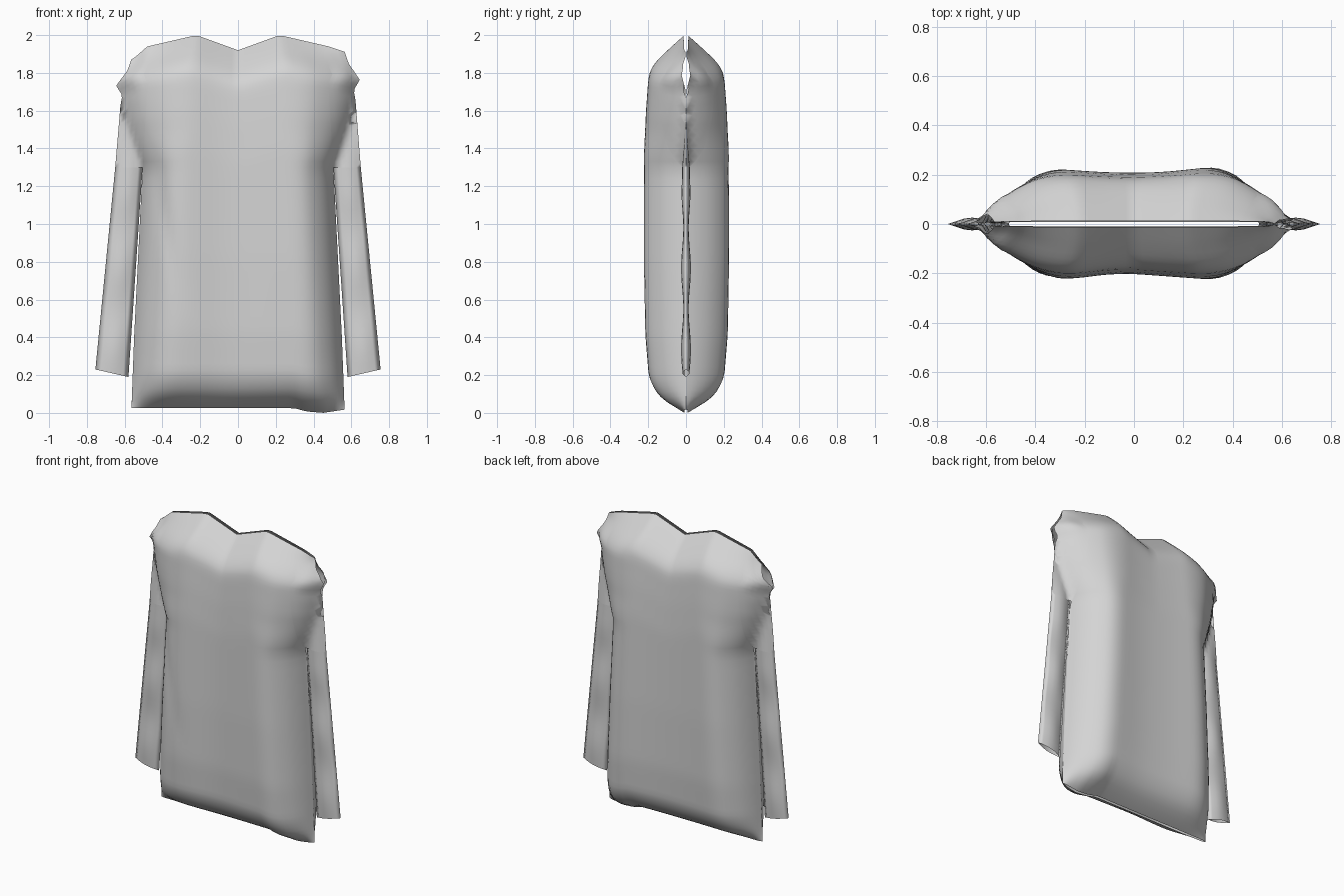
import bpy, bmesh, math

if "Cube" in bpy.data.objects:
    bpy.data.objects.remove(bpy.data.objects["Cube"])

def lerp(table, x):
    """Piecewise-linear lookup in a list of (x, y) points."""
    if x <= table[0][0]:
        return table[0][1]
    for (x0, y0), (x1, y1) in zip(table, table[1:]):
        if x <= x1:
            return y0 + (y1 - y0) * (x - x0) / (x1 - x0)
    return table[-1][1]

def soft(table, x, width):
    """Lookup averaged over a window, which rounds the corners."""
    return sum(lerp(table, x + width * k / 3) for k in range(-3, 4)) / 7

# Outline tables
SPLIT = 1.30                       # armpit height
INNER, OUTER = 0.505, 0.65         # sleeve edges at the armpit
NECK = [(-0.56, 1.87), (-0.48, 1.94), (-0.22, 2.0), (0, 1.92),
        (0.22, 2.0), (0.48, 1.94), (0.57, 1.91)]
HEM = [(0.3, 0.025), (0.36, 0.008), (0.45, 0.0), (0.57, 0.018)]
SIDE = [(0, 0.565), (0.4, 0.55), (0.8, 0.53), (SPLIT, INNER)]
SHOULDER = [(SPLIT, OUTER), (1.65, 0.622), (1.70, 0.612), (1.755, 0.645),
            (1.84, 0.585), (1.90, 0.565)]
# Swelling tables
EDGE = SIDE[:3] + [(1.28, INNER), (SPLIT, 0.51), (1.4, 0.545), (1.55, 0.595),
                   (1.65, 0.615), (1.76, 0.63), (1.9, 0.575)]
FRONT = [(-0.5, 0.205), (-0.28, 0.218), (-0.06, 0.19), (0.38, 0.222), (0.5, 0.215)]
BACK = [(-0.5, 0.212), (-0.36, 0.218), (-0.1, 0.2), (0.1, 0.2), (0.38, 0.23), (0.5, 0.22)]
ROUND = [(0, 0), (0.03, 0.33), (0.06, 0.56), (0.12, 0.83), (0.16, 0.94), (0.22, 1)]
TOP = [(0, 0.02), (0.08, 0.45), (0.16, 0.83), (0.22, 0.9), (0.4, 0.96), (0.6, 1)]
BOTTOM = [(0, 0.0), (0.03, 0.3), (0.08, 0.64), (0.17, 0.87), (0.4, 0.96), (0.8, 1)]

def puff(x, z):
    """Slight thickness of the flat sleeve near the armpit."""
    q = min(max((abs(x) - INNER) / (OUTER - INNER), 0), 1)
    return 0.02 * math.sin(math.pi * q) * min(max((1.55 - z) / 0.25, 0), 1)

def depth(x, z, top, front):
    d = max(lerp(EDGE, z) - abs(x), 0)
    d *= soft([(1.3, 1), (1.5, 0.7), (1.7, 0.62)], z, 0.05)
    w = min(d, 0.025)
    h = top - z
    y = soft(FRONT if front else BACK, x, 0.08) * soft(ROUND, d, w)
    y *= soft(TOP, h, min(h, 0.04))
    h = z - lerp(HEM, x)
    y *= soft(BOTTOM, h, min(h, 0.03))
    y += min(d * 0.4, 0.008)
    # small open shoulder seam
    ramp = min(max((abs(x) - 0.5) / 0.07, 0), 1)
    y += 0.024 * ramp * max(0, 1 - abs(z - 1.79) / 0.09)
    # drag fold running down from the armpit
    if front and 0.5 < z < 1.45:
        line = -0.31 - 0.2 * (z - 0.65)
        y -= 0.01 * math.exp(-((x - line) / 0.04) ** 2) * math.sin(math.pi * (z - 0.5) / 0.95)
    return max(y, 0)

def sheet(bm, cols, rows, point):
    """Grid of quads from point(col, row)."""
    grid = [[bm.verts.new(point(c, r)) for c in cols] for r in rows]
    for a, b in zip(grid, grid[1:]):
        for i in range(len(cols) - 1):
            bm.faces.new((a[i], a[i + 1], b[i + 1], b[i]))

def finish(name, bm, mat):
    bmesh.ops.remove_doubles(bm, verts=bm.verts, dist=0.0005)
    bmesh.ops.recalc_face_normals(bm, faces=bm.faces)
    me = bpy.data.meshes.new(name)
    bm.to_mesh(me)
    bm.free()
    for p in me.polygons:
        p.use_smooth = True
    me.materials.append(mat)
    ob = bpy.data.objects.new(name, me)
    bpy.context.collection.objects.link(ob)

cloth = bpy.data.materials.new("grey cloth")
cloth.diffuse_color = (0.66, 0.66, 0.66, 1)
cloth.use_nodes = True
cloth.node_tree.nodes["Principled BSDF"].inputs["Base Color"].default_value = cloth.diffuse_color

ratio = INNER / OUTER
body_cols = [ratio * math.sin(math.pi / 2 * (i / 22 - 1)) for i in range(45)]
sleeve_q = [i / 6 for i in range(7)]
wing = [ratio + (1 - ratio) * q for q in sleeve_q[1:]]
yoke_cols = [-w for w in reversed(wing)] + body_cols + wing

# Torso: front and back panels below and above the armpit
bm = bmesh.new()
for sign in (-1, 1):
    def lower(s, t):
        u = s / ratio
        hem = lerp(HEM, u * 0.565)
        z = hem + (SPLIT - hem) * t
        x = u * lerp(SIDE, z)
        return x, sign * depth(x, z, 2.0, sign < 0), z

    def upper(s, t):
        top = lerp(NECK, s * 0.565)
        z = SPLIT + (top - SPLIT) * t
        x = s * lerp(SHOULDER, SPLIT + 0.6 * t)
        return x, sign * (depth(x, z, top, sign < 0) + puff(x, z)), z

    sheet(bm, body_cols, [(i / 30) ** 1.4 for i in range(31)], lower)
    sheet(bm, yoke_cols, [1 - (1 - i / 26) ** 1.2 for i in range(27)], upper)
finish("shirt_body", bm, cloth)

# Sleeves: thin flattened tubes hanging from the armpit
for side, label in ((-1, "left"), (1, "right")):
    bm = bmesh.new()
    for sign in (-1, 1):
        def sleeve(q, t):
            x = (INNER + 0.075 * t) * (1 - q) + (OUTER + 0.105 * t) * q
            z = SPLIT - t * (1.11 * (1 - q) + 1.07 * q)
            wave = 1 + 0.3 * math.sin(t * 16) * min(1, t * 5)
            return side * x, sign * 0.02 * math.sin(math.pi * q) * wave, z
        sheet(bm, sleeve_q, [i / 24 for i in range(25)], sleeve)
    finish(label + "_sleeve", bm, cloth)
